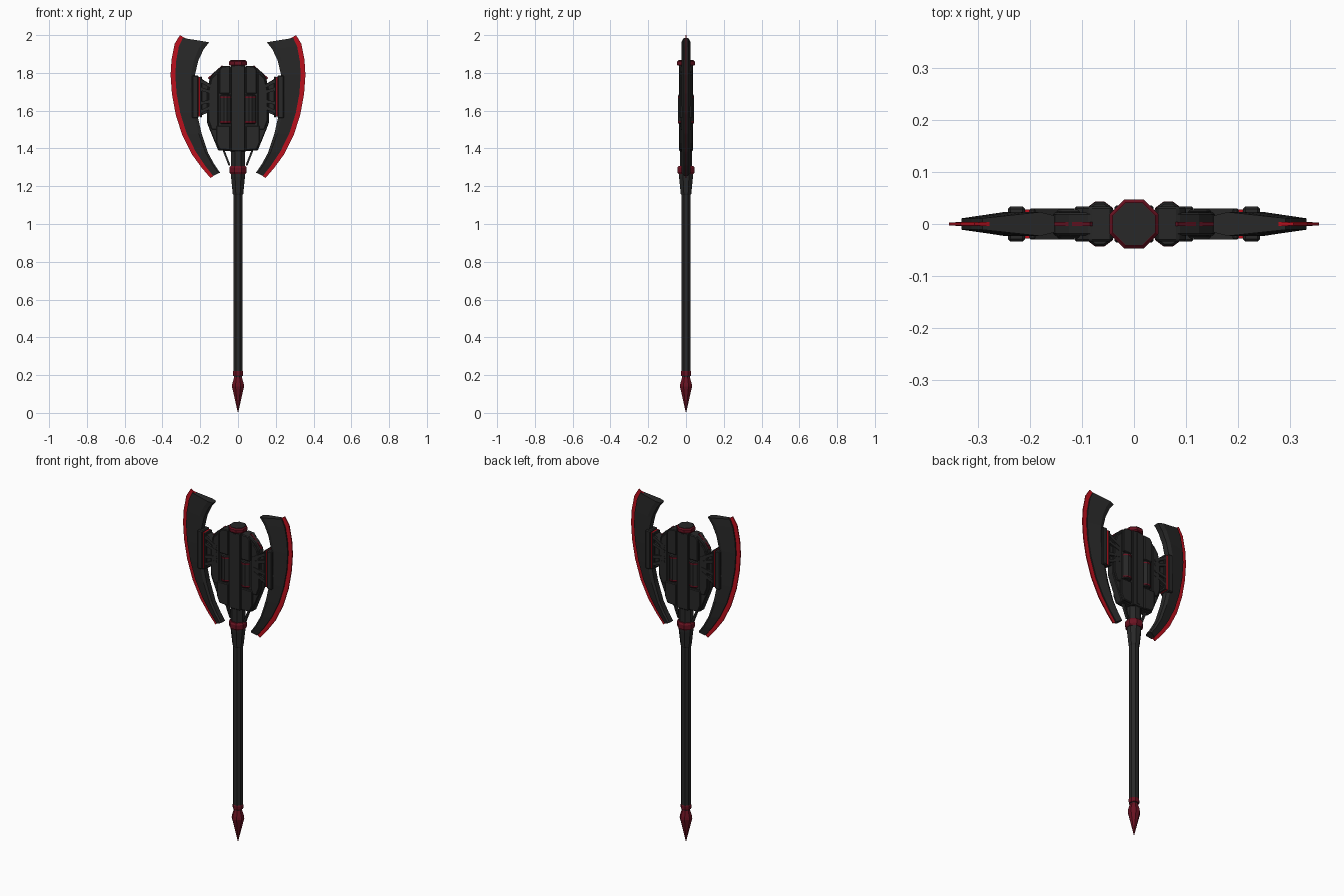
import bpy, bmesh, math
from mathutils import Vector

if "Cube" in bpy.data.objects:
    bpy.data.objects.remove(bpy.data.objects["Cube"])


def material(name, rgb):
    m = bpy.data.materials.new(name)
    m.diffuse_color = (*rgb, 1)
    m.use_nodes = True
    m.node_tree.nodes["Principled BSDF"].inputs["Base Color"].default_value = m.diffuse_color
    return m


DARK = material("dark_metal", (0.021, 0.021, 0.021))
RED = material("edge_red", (0.5, 0.005, 0.012))
DEEP = material("deep_red", (0.14, 0.006, 0.015))


def make(name, verts, faces, mat, mirror=False, bevel=0):
    me = bpy.data.meshes.new(name)
    me.from_pydata(verts, [], faces)
    bm = bmesh.new()
    bm.from_mesh(me)
    bmesh.ops.recalc_face_normals(bm, faces=bm.faces)
    bm.to_mesh(me)
    bm.free()
    me.materials.append(mat)
    ob = bpy.data.objects.new(name, me)
    bpy.context.collection.objects.link(ob)
    if bevel:
        b = ob.modifiers.new("Bevel", 'BEVEL')
        b.width, b.segments = bevel, 1
    if mirror:
        ob.modifiers.new("Mirror", 'MIRROR').use_mirror_merge = False
    return ob


def loft(name, rings, mat, **kw):
    """Skin closed rings of equal size and cap both ends."""
    n = len(rings[0])
    verts = [v for r in rings for v in r]
    faces = [(i * n + j, i * n + (j + 1) % n, (i + 1) * n + (j + 1) % n, (i + 1) * n + j)
             for i in range(len(rings) - 1) for j in range(n)]
    faces += [tuple(range(n)), tuple(range((len(rings) - 1) * n, len(rings) * n))]
    return make(name, verts, faces, mat, **kw)


def prism(name, outline, y, mat=DARK, **kw):
    """Front outline in x,z extruded to +-y."""
    return loft(name, [[(x, s * y, z) for x, z in outline] for s in (-1, 1)], mat, **kw)


def slab(name, x0, x1, z0, z1, y, mat=DARK, **kw):
    return prism(name, [(x0, z0), (x1, z0), (x1, z1), (x0, z1)], y, mat, **kw)


def turned(name, profile, mat=DARK, sides=8, cx=0, sy=1, **kw):
    """Polygonal turned part; profile is (half width across flats, z)."""
    k = 1 / math.cos(math.pi / sides)
    ang = [2 * math.pi * (i + 0.5) / sides for i in range(sides)]
    return loft(name, [[(cx + r * k * math.cos(a), sy * r * k * math.sin(a), z) for a in ang]
                       for r, z in profile], mat, **kw)


def strut(name, a, b, w, y, mat=DARK):
    a, b = Vector(a), Vector(b)
    d = (b - a).normalized() * w / 2
    p = Vector((-d.y, d.x))
    return prism(name, [tuple(a + p), tuple(b + p), tuple(b - p), tuple(a - p)], y, mat, mirror=True)


# Shaft, spike and collars
turned("spike", [(0.0005, 0), (0.032, 0.14), (0.03, 0.155), (0.02, 0.19)], DEEP)
turned("spike_neck", [(0.02, 0.185), (0.02, 0.2)])
turned("shaft_ring", [(0.025, 0.195), (0.027, 0.2), (0.027, 0.218), (0.025, 0.222)], DEEP)
turned("shaft", [(0.025, 0.22), (0.025, 1.17)])
turned("socket", [(0.025, 1.155), (0.028, 1.16), (0.037, 1.25), (0.037, 1.27)])
turned("neck_ring", [(0.04, 1.265), (0.046, 1.275), (0.046, 1.297), (0.04, 1.307)], DEEP)
turned("neck", [(0.038, 1.3), (0.038, 1.4)], sy=0.85)

# Top cap
turned("cap_base", [(0.036, 1.82), (0.036, 1.85)])
turned("cap_ring", [(0.043, 1.838), (0.047, 1.843), (0.047, 1.86), (0.041, 1.866)], DEEP)
turned("cap_top", [(0.04, 1.86), (0.04, 1.868)])

# Head core and layered armour
half = [(0.04, 1.385), (0.105, 1.39), (0.15, 1.50), (0.165, 1.54),
        (0.165, 1.70), (0.15, 1.77), (0.125, 1.805), (0.085, 1.835)]
prism("head_core", half + [(-x, z) for x, z in reversed(half)], 0.022, bevel=0.004)
slab("centre_plate", -0.038, 0.038, 1.385, 1.84, 0.036, bevel=0.004)
slab("centre_rib", -0.009, 0.009, 1.40, 1.83, 0.038)
prism("upper_panel", [(0.042, 1.69), (0.1, 1.69), (0.1, 1.815), (0.085, 1.835), (0.042, 1.838)],
      0.034, mirror=True, bevel=0.004)
prism("lower_panel", [(0.042, 1.39), (0.1, 1.395), (0.115, 1.43), (0.115, 1.52), (0.042, 1.52)],
      0.034, mirror=True, bevel=0.004)
prism("side_panel", [(0.104, 1.50), (0.14, 1.50), (0.158, 1.55), (0.158, 1.70), (0.142, 1.77), (0.104, 1.81)],
      0.028, mirror=True, bevel=0.004)
strut("shoulder_strip", (0.08, 1.835), (0.155, 1.768), 0.014, 0.004, DEEP)

# Power cells set into the head
turned("cell", [(0.03, 1.53), (0.033, 1.535), (0.033, 1.68), (0.03, 1.685)],
       sides=12, cx=0.066, sy=1.28, mirror=True)
for z in (1.54, 1.672):
    turned("cell_ring", [(0.0335, z - 0.004), (0.0335, z + 0.004)], DEEP,
           sides=12, cx=0.066, sy=1.29, mirror=True)

# Brackets joining head and blades
prism("bracket_web", [(0.13, 1.60), (0.195, 1.575), (0.195, 1.77), (0.13, 1.73)], 0.018, mirror=True)
for a, b in (((0.12, 1.715), (0.195, 1.757)), ((0.12, 1.69), (0.195, 1.715)),
             ((0.12, 1.655), (0.195, 1.64)), ((0.12, 1.63), (0.195, 1.595))):
    strut("bracket_strut", a, b, 0.017, 0.03)
slab("bracket_inner", 0.19, 0.202, 1.565, 1.78, 0.03, mirror=True, bevel=0.003)
slab("bracket_strip", 0.2, 0.215, 1.568, 1.778, 0.028, RED, mirror=True)
slab("bracket_outer", 0.21, 0.243, 1.56, 1.787, 0.034, mirror=True, bevel=0.005)
strut("lower_brace", (0.045, 1.31), (0.08, 1.4), 0.01, 0.008)

# Blades: outer edge, root of the red edge and inner edge at each station
stations = [((.307, 2.0), (.292, 1.985), (.153, 1.962)), ((.335, 1.955), (.313, 1.94), (.182, 1.925)),
            ((.352, 1.87), (.327, 1.865), (.21, 1.865)), ((.357, 1.79), (.332, 1.79), (.228, 1.79)),
            ((.35, 1.69), (.325, 1.69), (.232, 1.70)), ((.33, 1.58), (.305, 1.585), (.218, 1.59)),
            ((.295, 1.47), (.272, 1.48), (.193, 1.48)), ((.245, 1.37), (.225, 1.385), (.158, 1.375)),
            ((.19, 1.295), (.175, 1.31), (.125, 1.315)), ((.145, 1.243), (.132, 1.255), (.095, 1.272))]
body, edge = [], []
for o, r, i in stations:
    o, r, i = Vector(o), Vector(r), Vector(i)
    sect = [(i, 0.016), (i.lerp(r, 0.2), 0.023), (r, 0.011)]
    body.append([(p.x, -y, p.y) for p, y in sect] + [(p.x, y, p.y) for p, y in reversed(sect)])
    q = r.lerp(i, 0.1)
    edge.append([(q.x, -0.004, q.y), (o.x, -0.003, o.y), (o.x, 0.003, o.y), (q.x, 0.004, q.y)])
loft("blade", body, DARK, mirror=True)
loft("blade_edge", edge, RED, mirror=True)
